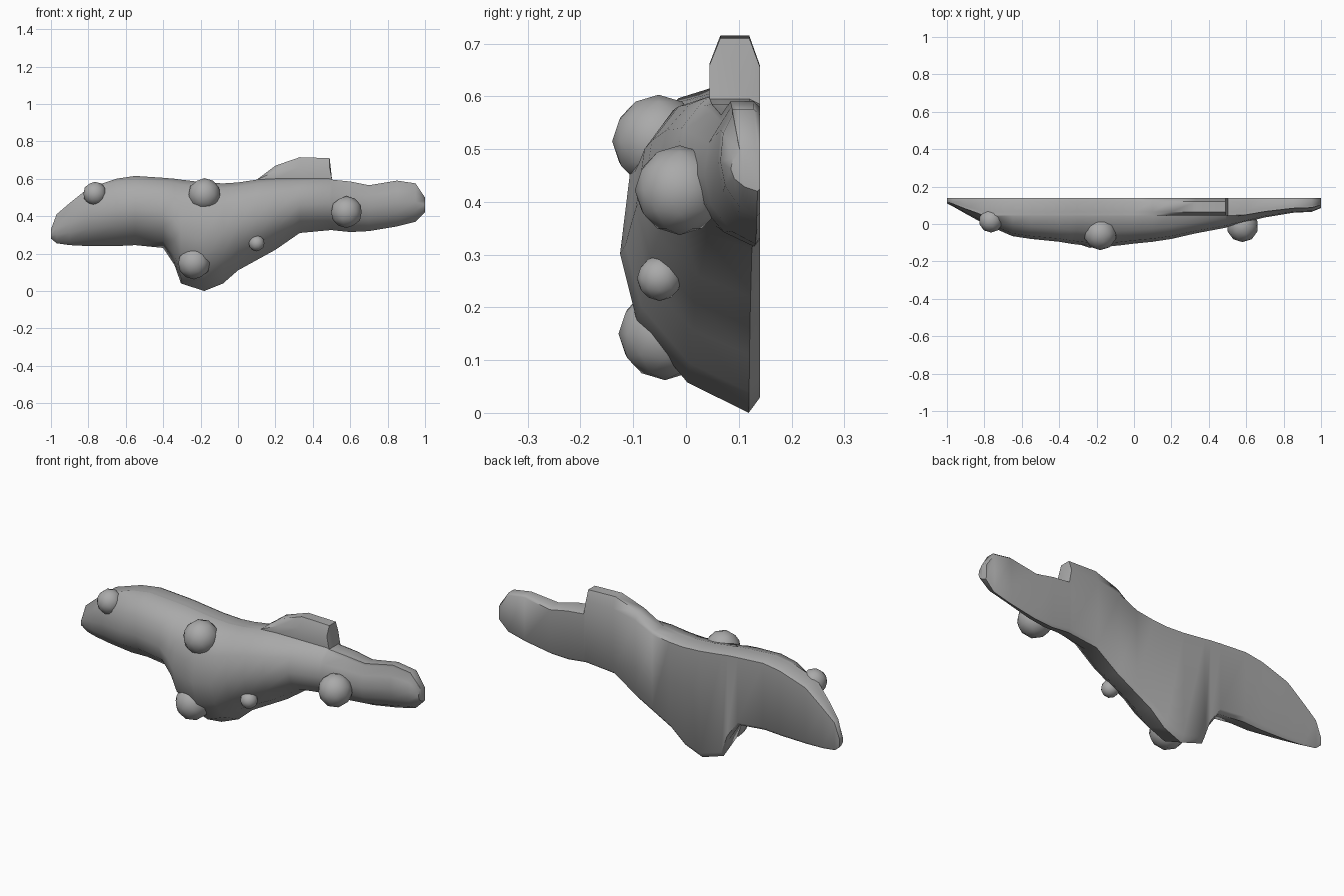
import bpy, bmesh, math

if "Cube" in bpy.data.objects:
    bpy.data.objects.remove(bpy.data.objects["Cube"])

stone = bpy.data.materials.new("grey")
stone.diffuse_color = (0.4, 0.4, 0.4, 1)
stone.use_nodes = True
stone.node_tree.nodes["Principled BSDF"].inputs["Base Color"].default_value = stone.diffuse_color
BACK = 0.14

def finish(ob, angle):
    ob.data.materials.append(stone)
    bpy.ops.object.select_all(action='DESELECT')
    ob.select_set(True)
    bpy.context.view_layer.objects.active = ob
    bpy.ops.object.shade_smooth_by_angle(angle=math.radians(angle))

# Slab stations: x, bottom, top, front y, height of the raised lump
stations = [
    (-1.0, .28, .33, .11, 0), (-.97, .255, .41, .095, 0), (-.9, .245, .47, .055, 0),
    (-.8, .24, .55, 0, 0), (-.65, .24, .60, -.065, 0), (-.55, .245, .615, -.08, 0),
    (-.4, .23, .605, -.095, 0), (-.34, .14, .60, -.105, 0), (-.305, .04, .595, -.11, 0),
    (-.18, 0, .58, -.125, 0), (-.08, .04, .575, -.115, 0), (0, .11, .58, -.105, 0),
    (.1, .165, .595, -.095, 0), (.2, .22, .60, -.08, .07), (.33, .31, .60, -.05, .115),
    (.49, .325, .60, -.02, .11), (.503, .325, .595, -.015, 0), (.6, .315, .585, .01, 0),
    (.7, .32, .565, .035, 0), (.85, .345, .59, .06, 0), (.95, .37, .575, .065, 0),
    (1.0, .42, .50, .085, 0)]
# Rounded front: height fraction, depth fraction
front = [(.05, 0), (0, .08), (.1, .52), (.3, .88), (.52, 1), (.78, .93), (.95, .7)]
# Thin upper rim: lump fraction, y
rim = [(0, .045), (.55, .045), (1, .065), (1, .12), (.6, BACK)]

bm = bmesh.new()
rings = []
for x, lo, hi, fy, lump in stations:
    pts = [(BACK - d * (BACK - fy), lo + t * (hi - lo)) for t, d in front]
    room = min(1, .7 * (BACK - fy) / .095)
    pts += [(BACK - (BACK - y) * room, hi + t * lump - (.01 if y == BACK else 0))
            for t, y in rim]
    rings.append([bm.verts.new((x, y, z)) for y, z in pts])
n = len(rings[0])
for a, b in zip(rings, rings[1:]):
    for i in range(n - 1):
        bm.faces.new((a[i], a[i + 1], b[i + 1], b[i]))
    bm.faces.new((a[n - 1], a[0], b[0], b[n - 1]))
bm.faces.new(rings[0])
bm.faces.new(rings[-1][::-1])
bmesh.ops.recalc_face_normals(bm, faces=bm.faces)
me = bpy.data.meshes.new("rock_slab")
bm.to_mesh(me)
bm.free()
slab = bpy.data.objects.new("rock_slab", me)
bpy.context.collection.objects.link(slab)
finish(slab, 50)

# Round knobs on the front
for i, (x, y, z, r) in enumerate([
        (-.18, -.052, .515, .088), (.58, -.012, .422, .085), (-.235, -.04, .15, .088),
        (-.765, .018, .52, .064), (.1, -.05, .255, .043)]):
    bpy.ops.mesh.primitive_ico_sphere_add(subdivisions=2, radius=r, location=(x, y, z))
    knob = bpy.context.object
    knob.name = f"knob_{i + 1}"
    finish(knob, 60)
